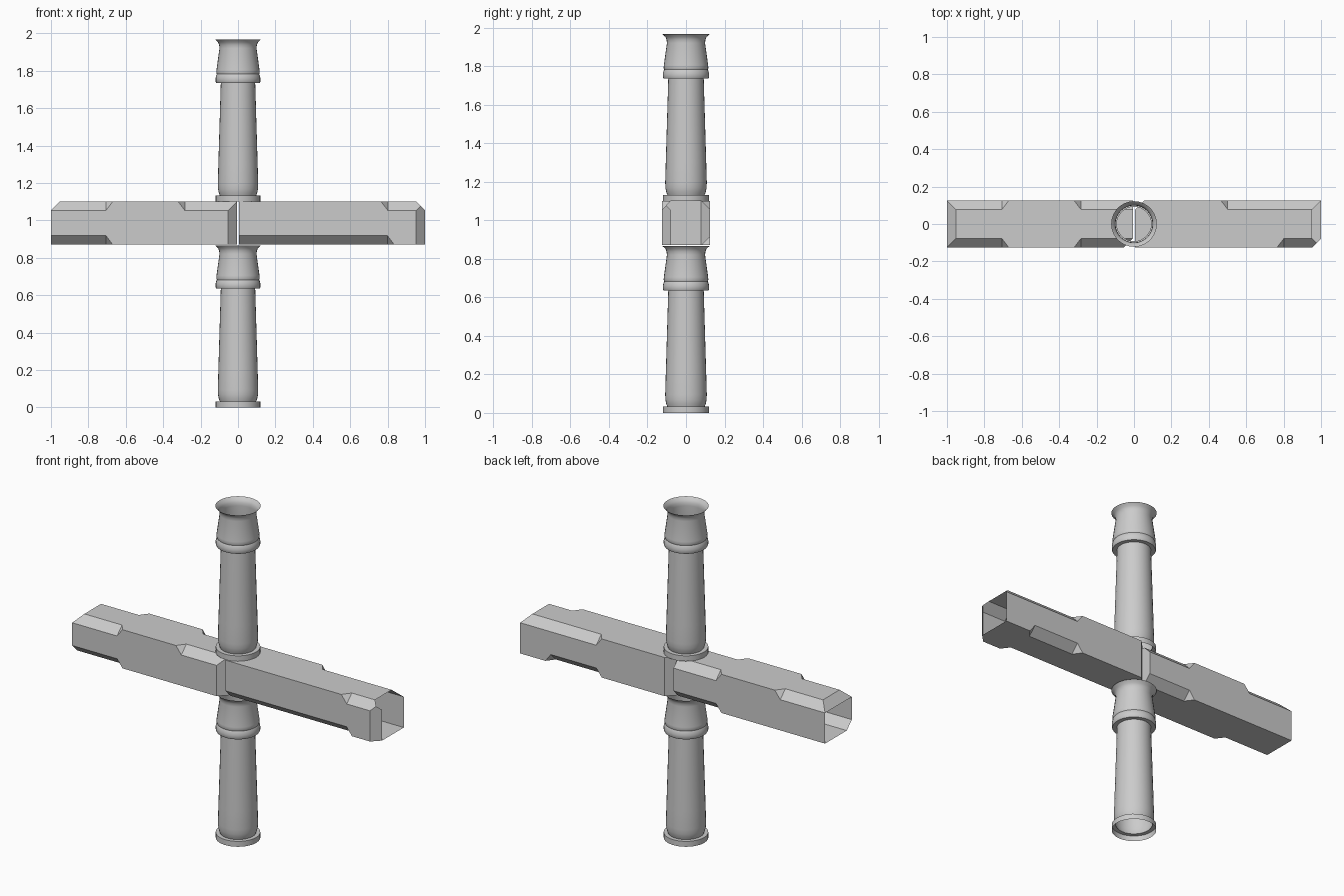
import bpy, bmesh, math
from mathutils import Vector

if "Cube" in bpy.data.objects:
    bpy.data.objects.remove(bpy.data.objects["Cube"])

SEG = 32
Z0, Z1, HALF_Y, GAP = 0.871, 1.10, 0.125, 0.006
C, TAPER = 0.047, 0.036      # chamfer size, length of the stopped-chamfer ends


def new_object(name, bm):
    bmesh.ops.recalc_face_normals(bm, faces=bm.faces)
    me = bpy.data.meshes.new(name)
    bm.to_mesh(me)
    bm.free()
    ob = bpy.data.objects.new(name, me)
    bpy.context.collection.objects.link(ob)
    return ob


def activate(ob):
    bpy.ops.object.select_all(action='DESELECT')
    ob.select_set(True)
    bpy.context.view_layer.objects.active = ob


# Hollow turned post: radius, height
PROFILE = [(0.120, 0.0), (0.120, 0.032), (0.097, 0.032), (0.103, 0.048),
           (0.107, 0.068), (0.108, 0.095), (0.105, 0.20), (0.092, 0.635),
           (0.116, 0.635), (0.120, 0.643), (0.120, 0.660), (0.116, 0.677),
           (0.113, 0.682), (0.116, 0.690), (0.115, 0.705), (0.099, 0.820),
           (0.101, 0.838), (0.107, 0.852), (0.122, 0.866)]


def post(name, z):
    bm = bmesh.new()
    rings = [[bm.verts.new((r * math.cos(2 * math.pi * i / SEG),
                            r * math.sin(2 * math.pi * i / SEG), h + z))
              for i in range(SEG)] for r, h in PROFILE]
    for a, b in zip(rings, rings[1:]):
        for i in range(SEG):
            j = (i + 1) % SEG
            bm.faces.new((a[i], a[j], b[j], b[i]))
    ob = new_object(name, bm)
    activate(ob)
    bpy.ops.object.shade_smooth_by_angle(angle=math.radians(35))


def chamfer_cutter(axis, corner, su, sv, t0, t1):
    """Wedge that chamfers a box edge along axis from t0 to t1, with tapered ends."""
    u, v = [k for k in range(3) if k != axis]
    e = 0.02
    over = 2 * e * TAPER / C
    bm = bmesh.new()
    ends = []
    for t, s in ((t0, 1), (t1, -1)):
        tri = []
        for du, dv, dt in ((-e, -e, -over), (C + e, -e, TAPER), (-e, C + e, TAPER)):
            p = Vector(corner)
            p[axis] = t + s * dt
            p[u] -= su * du
            p[v] -= sv * dv
            tri.append(bm.verts.new(p))
        ends.append(tri)
    a, b = ends
    bm.faces.new(a)
    bm.faces.new(b)
    for i in range(3):
        j = (i + 1) % 3
        bm.faces.new((a[i], a[j], b[j], b[i]))
    ob = new_object("chamfer_cutter", bm)
    ob.hide_render = True
    return ob


# Beam half: solid box, cut chamfers, then open the outer end
def beam(name, x0, x1, runs, uprights):
    bm = bmesh.new()
    bmesh.ops.create_cube(bm, size=1)
    for w in bm.verts:
        w.co = (x1 if w.co.x > 0 else x0, HALF_Y if w.co.y > 0 else -HALF_Y,
                Z1 if w.co.z > 0 else Z0)
    ob = new_object(name, bm)
    outer = x0 if x0 < -0.5 else x1
    cutters = []
    for sy, sz, t0, t1 in runs:                       # long edges
        cutters.append(chamfer_cutter(0, (0, sy * HALF_Y, Z1 if sz > 0 else Z0), sy, sz, t0, t1))
    for x, sy in uprights:                            # upright end edges
        sx = 1 if x == x1 else -1
        cutters.append(chamfer_cutter(2, (x, sy * HALF_Y, 0), sx, sy, Z0 - 0.2, Z1 + 0.2))
    sx = 1 if outer > 0 else -1                       # top edge of outer end
    cutters.append(chamfer_cutter(1, (outer, 0, Z1), sx, 1, -0.4, 0.4))
    activate(ob)
    for c in cutters:
        m = ob.modifiers.new("cut", 'BOOLEAN')
        m.operation, m.solver, m.object = 'DIFFERENCE', 'EXACT', c
        bpy.ops.object.modifier_apply(modifier=m.name)
        bpy.data.objects.remove(c)
    bm = bmesh.new()
    bm.from_mesh(ob.data)
    cap = [f for f in bm.faces if all(abs(w.co.x - outer) < 1e-4 for w in f.verts)]
    bmesh.ops.delete(bm, geom=cap, context='FACES')
    bm.to_mesh(ob.data)
    bm.free()


post("lower_post", 0.0)
post("upper_post", 1.10)

# Chamfer runs: y side, z side, start x, end x
beam("left_beam", -1.0, -GAP,
     [(-1, 1, -1.2, -0.67), (-1, 1, -0.32, 0.2), (-1, -1, -1.2, -0.67),
      (1, 1, -1.2, -0.67), (1, 1, -0.32, 0.2), (1, -1, -0.32, 0.2)],
     [(-GAP, -1)])
beam("right_beam", GAP, 1.0,
     [(-1, 1, 0.765, 1.2), (-1, -1, -0.2, 0.835),
      (1, 1, 0.465, 1.2), (1, -1, 0.465, 0.835)],
     [(1.0, -1), (GAP, 1)])
